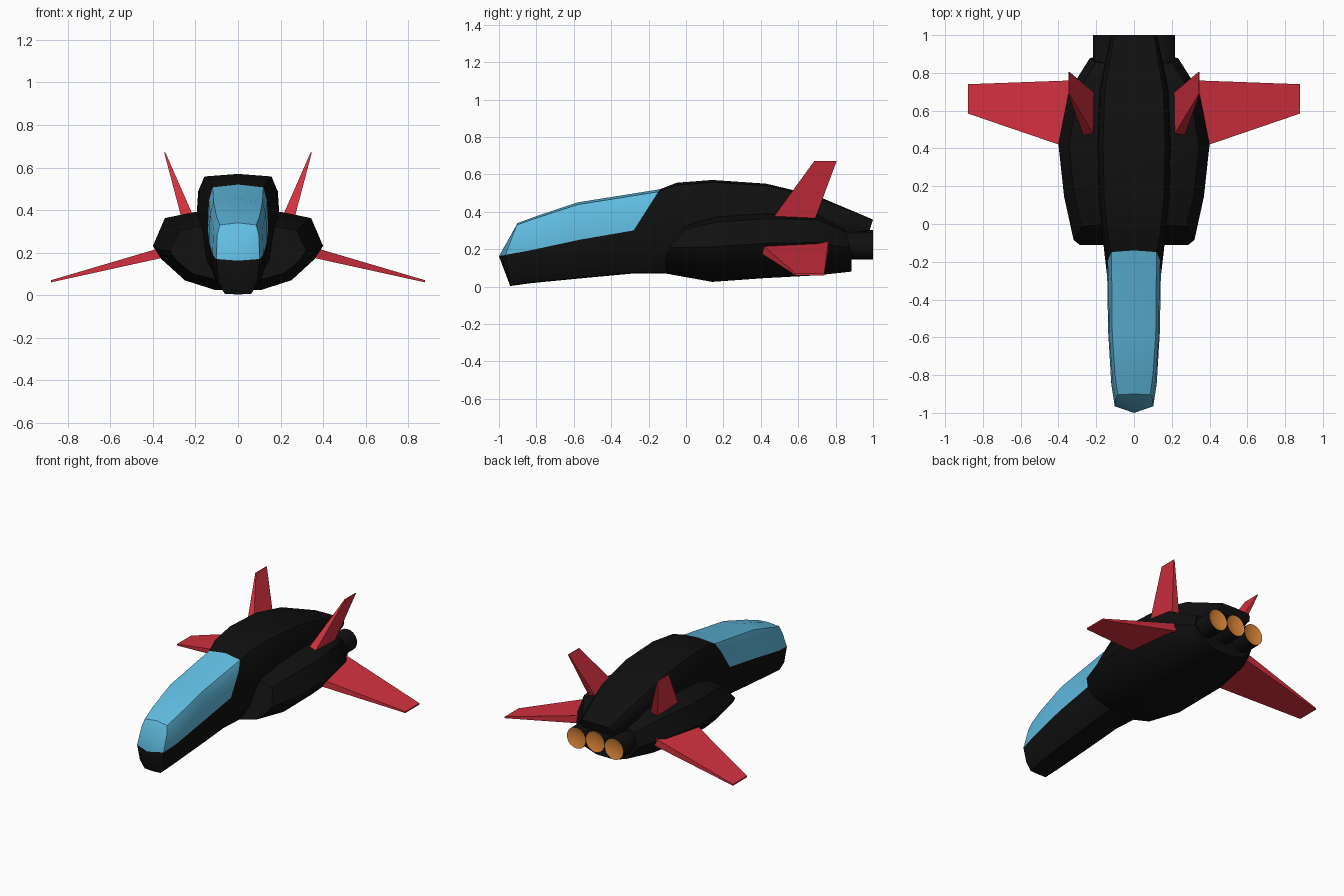
import bpy, bmesh, math
from mathutils import Vector, Matrix

if "Cube" in bpy.data.objects:
    bpy.data.objects.remove(bpy.data.objects["Cube"])


def material(name, rgb):
    m = bpy.data.materials.new(name)
    m.diffuse_color = (*rgb, 1)
    m.use_nodes = True
    m.node_tree.nodes["Principled BSDF"].inputs["Base Color"].default_value = m.diffuse_color
    return m


BLACK = material("hull black", (0.005, 0.005, 0.005))
BLUE = material("canopy blue", (0.12, 0.51, 0.76))
RED = material("wing red", (0.65, 0.03, 0.05))
ORANGE = material("exhaust orange", (0.72, 0.24, 0.04))


def finish(bm, name, mats, angle=None):
    bmesh.ops.recalc_face_normals(bm, faces=bm.faces[:])
    me = bpy.data.meshes.new(name)
    bm.to_mesh(me)
    bm.free()
    for m in mats:
        me.materials.append(m)
    if angle:
        for p in me.polygons:
            p.use_smooth = True
        me.set_sharp_from_angle(angle=math.radians(angle))
    ob = bpy.data.objects.new(name, me)
    bpy.context.collection.objects.link(ob)
    return ob


def loft(bm, half_rings, nose=None, paint=None):
    """Skin mirrored half sections (bottom centre to top centre)."""
    rings = []
    for half in half_rings:
        full = half + [(-x, y, z) for x, y, z in half[-2:0:-1]]
        rings.append([bm.verts.new(p) for p in full])
    n = len(rings[0])
    h = len(half_rings[0]) - 1

    def add(verts, ring, i):
        f = bm.faces.new(verts)
        band = min(i, n - 1 - i)      # same index on both sides
        if paint and paint(ring, band):
            f.material_index = 1

    for r in range(len(rings) - 1):
        a, b = rings[r], rings[r + 1]
        for i in range(n):
            j = (i + 1) % n
            add((a[i], a[j], b[j], b[i]), r, i)
    if nose:
        tip = bm.verts.new(nose)
        for i in range(n):
            add((rings[0][i], rings[0][(i + 1) % n], tip), -1, i)
    else:
        bm.faces.new(rings[0])
    bm.faces.new(rings[-1])


# Central fuselage: width, then (y, z) of bottom, sill and top
def fuselage_ring(w, bot, sill, top):
    (yb, zb), (ys, zs), (yt, zt) = bot, sill, top

    def up(fx, t):
        return (fx * w, ys + (yt - ys) * t, zs + (zt - zs) * t)

    def down(fx, t):
        return (fx * w, ys + (yb - ys) * t, zs + (zb - zs) * t)

    return [down(0, 1), down(0.6, 0.98), down(0.9, 0.65), (w, ys, zs),
            up(0.96, 0.66), up(0.84, 0.94), up(0, 1)]


rings = [fuselage_ring(*r) for r in (
    (0.102, (-0.94, 0.003), (-0.965, 0.17), (-0.90, 0.34)),
    (0.120, (-0.83, 0.018), (-0.85, 0.19), (-0.79, 0.38)),
    (0.137, (-0.52, 0.048), (-0.57, 0.25), (-0.58, 0.45)),
    (0.142, (-0.28, 0.07), (-0.28, 0.30), (-0.14, 0.52)),
    (0.165, (-0.08, 0.07), (-0.08, 0.34), (-0.05, 0.555)),
    (0.188, (0.14, 0.10), (0.14, 0.37), (0.14, 0.57)),
    (0.195, (0.43, 0.12), (0.43, 0.37), (0.43, 0.55)),
    (0.185, (0.70, 0.20), (0.70, 0.35), (0.70, 0.485)),
    (0.125, (0.98, 0.295), (0.985, 0.315), (1.0, 0.358)),
)]
bm = bmesh.new()
loft(bm, rings, nose=(0, -1.0, 0.162),
     paint=lambda ring, band: ring < 3 and band >= 3)   # canopy glass
finish(bm, "fuselage_and_canopy", [BLACK, BLUE], 35)

# Wide main hull: section proportions scaled along the length
SECTION = [(0, 0), (0.3, 0.0), (0.68, 0.13), (0.9, 0.36), (1, 0.54),
           (0.86, 0.92), (0.52, 1), (0, 1)]


def hull_ring(y_low, y_top, w, zb, zt):
    return [(x * w, y_low + (y_top - y_low) * max(0, (t - 0.4) / 0.6),
             zb + (zt - zb) * t) for x, t in SECTION]


bm = bmesh.new()
loft(bm, [hull_ring(*r) for r in (
    (-0.11, 0.0, 0.32, 0.07, 0.325),
    (0.14, 0.16, 0.37, 0.025, 0.372),
    (0.42, 0.42, 0.40, 0.045, 0.39),
    (0.70, 0.70, 0.345, 0.06, 0.385),
    (0.885, 0.85, 0.235, 0.08, 0.31),
)])
finish(bm, "main_hull", [BLACK], 35)


# Tapered slabs for wings and fins, mirrored left and right
def slab(name, root, tip):
    for side, s in (("right", 1), ("left", -1)):
        bm = bmesh.new()
        a = [bm.verts.new((s * x, y, z)) for x, y, z in root]
        b = [bm.verts.new((s * x, y, z)) for x, y, z in tip]
        bm.faces.new(a)
        bm.faces.new(b)
        for i in range(4):
            j = (i + 1) % 4
            bm.faces.new((a[i], a[j], b[j], b[i]))
        finish(bm, f"{side}_{name}", [RED])


slab("wing",
     [(0.28, 0.38, 0.192), (0.28, 0.762, 0.192),
      (0.28, 0.762, 0.247), (0.28, 0.38, 0.247)],
     [(0.88, 0.585, 0.06), (0.88, 0.74, 0.06),
      (0.88, 0.74, 0.07), (0.88, 0.585, 0.07)])
slab("tail_fin",
     [(0.205, 0.46, 0.36), (0.265, 0.46, 0.36),
      (0.265, 0.69, 0.36), (0.205, 0.69, 0.36)],
     [(0.341, 0.685, 0.67), (0.347, 0.685, 0.67),
      (0.347, 0.805, 0.67), (0.341, 0.805, 0.67)])

# Three engine nozzles with shallow glowing dishes
for name, x, z in (("left", -0.145, 0.218), ("centre", 0, 0.23),
                   ("right", 0.145, 0.218)):
    bm = bmesh.new()
    bmesh.ops.create_cone(
        bm, cap_ends=True, cap_tris=True, segments=20,
        radius1=0.073, radius2=0.073, depth=0.2,
        matrix=Matrix.Translation((x, 0.9, z))
        @ Matrix.Rotation(-math.pi / 2, 4, 'X'))
    hub = min(bm.verts, key=lambda v: (v.co - Vector((x, 1, z))).length)
    for f in hub.link_faces:
        f.material_index = 1
    hub.co.y = 0.975
    finish(bm, f"{name}_engine", [BLACK, ORANGE], 40)
